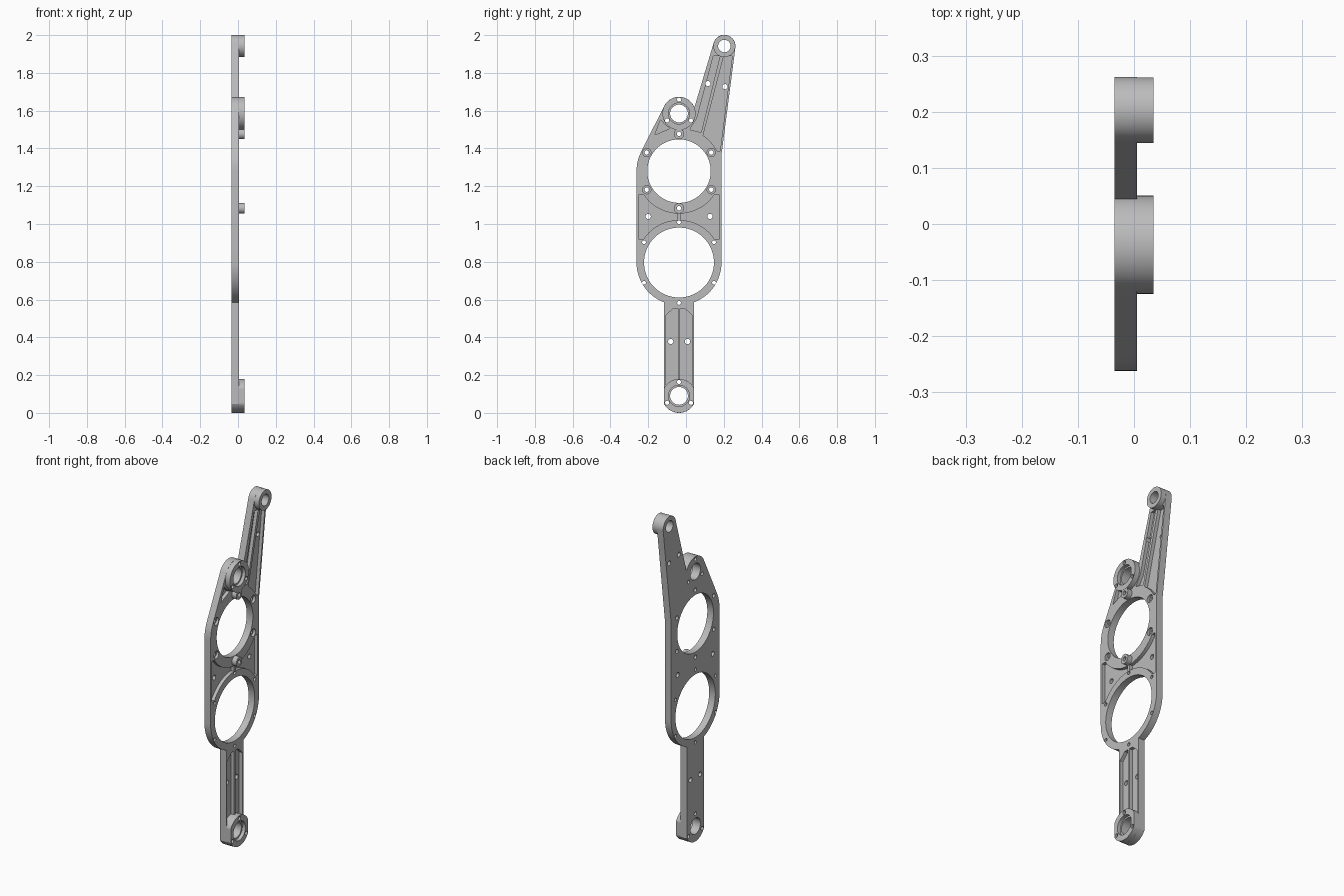
import bpy, bmesh
from math import cos, sin, radians

if "Cube" in bpy.data.objects:
    bpy.data.objects.remove(bpy.data.objects["Cube"], do_unlink=True)

BACK, FLOOR, FACE, BOSS = -0.035, -0.015, 0.005, 0.035
AXIS = -0.037                       # y of the vertical centreline
LOW, HIGH = (AXIS, 0.796), (AXIS, 1.28)
FOOT, NECK, TIP = (AXIS, 0.09), (AXIS, 1.585), (0.203, 1.942)


def arc(c, r, a, b, step=5):
    n = max(2, round(abs(b - a) / step))
    return [(c[0] + r * cos(radians(a + (b - a) * i / n)),
             c[1] + r * sin(radians(a + (b - a) * i / n))) for i in range(n + 1)]


def circle(c, r, n=32):
    return arc(c, r, 0, 360, 360 / n)[:-1]


def polar(c, r, a):
    return (c[0] + r * cos(radians(a)), c[1] + r * sin(radians(a)))


def mirrored(pts):
    return [(2 * AXIS - y, z) for y, z in pts]


def prisms(name, outlines, x0, x1):
    """One object made of outlines in the y-z plane, extruded along x."""
    bm = bmesh.new()
    for pts in outlines:
        face = bm.faces.new([bm.verts.new((x0, y, z)) for y, z in pts])
        out = bmesh.ops.extrude_face_region(bm, geom=[face])
        moved = [v for v in out["geom"] if isinstance(v, bmesh.types.BMVert)]
        bmesh.ops.translate(bm, verts=moved, vec=(x1 - x0, 0, 0))
    bmesh.ops.recalc_face_normals(bm, faces=bm.faces)
    mesh = bpy.data.meshes.new(name)
    bm.to_mesh(mesh)
    bm.free()
    obj = bpy.data.objects.new(name, mesh)
    bpy.context.collection.objects.link(obj)
    return obj


def combine(target, tool, operation):
    tool.hide_render = True
    mod = target.modifiers.new(tool.name, "BOOLEAN")
    mod.operation, mod.solver, mod.object = operation, "EXACT", tool
    bpy.context.view_layer.objects.active = target
    bpy.ops.object.modifier_apply(modifier=mod.name)
    bpy.data.objects.remove(tool, do_unlink=True)


# Plate outline: foot, bar, body, slanted arm, neck and back down
outline = (arc(FOOT, 0.09, 208.6, 331.4) + arc(LOW, 0.225, -69.4, 0)
           + [(0.188, 1.368)] + arc(TIP, 0.059, -8, 165)
           + arc(NECK, 0.088, 22, 153) + arc(HIGH, 0.225, 153, 180)
           + arc(LOW, 0.225, 180, 249.4))
plate = prisms("link_plate", [outline], BACK, FACE)

# Pockets between the ribs
web = ([(-0.25, 1.157), (-0.25, 0.918)] + arc(LOW, 0.225, 147, 92)
       + arc(HIGH, 0.225, 268, 213))
bar = [(-0.107, 0.14), (AXIS - 0.006, 0.14), (AXIS - 0.006, 0.553),
       (-0.068, 0.553), (-0.107, 0.515)]
arm_left = [(0.145, 1.89), (0.18, 1.89), (0.08, 1.485), (0.02, 1.5), (0.058, 1.56)]
arm_right = ([(0.2, 1.89), (0.245, 1.89), (0.18, 1.385)]
             + arc(HIGH, 0.228, 28, 56))
shoulder = [(-0.165, 1.472), (-0.135, 1.552), (-0.115, 1.53), (-0.085, 1.506)]
pockets = [web, mirrored(web), bar, mirrored(bar), arm_left, arm_right, shoulder]
combine(plate, prisms("pockets", pockets, FLOOR, 0.1), "DIFFERENCE")

# Raised bosses
foot = [(min(max(y, AXIS - 0.0785), AXIS + 0.0785), z)
        for y, z in circle(FOOT, 0.0895, 64)]
big_bosses = [foot, circle(NECK, 0.0875, 64), circle(TIP, 0.0585, 48)]
combine(plate, prisms("bosses", big_bosses, FLOOR - 0.005, BOSS), "UNION")
pins = [circle(polar(HIGH, 0.197, a), 0.0277) for a in (90, 270)]
combine(plate, prisms("pins", pins, FLOOR - 0.005, BOSS - 0.001), "UNION")

# Through holes: large bores, bearing bores and screw holes
holes = [circle(LOW, 0.185, 96), circle(HIGH, 0.168, 96),
         circle(FOOT, 0.047, 48), circle(NECK, 0.047, 48), circle(TIP, 0.033, 40)]
for a in range(30, 390, 60):
    holes.append(circle(polar(HIGH, 0.197, a), 0.012, 16))
    holes.append(circle(polar(LOW, 0.214, a), 0.01, 16))
for c in (FOOT, NECK):
    holes += [circle(polar(c, 0.073, a), 0.011, 16) for a in (90, 210, 330)]
for c in ((-0.2, 1.04), (0.127, 1.04), (-0.081, 0.378), (0.008, 0.378),
          (0.116, 1.743), (0.206, 1.727)):
    holes.append(circle(c, 0.014, 16))
combine(plate, prisms("holes", holes, -0.1, 0.1), "DIFFERENCE")

# Counterbores
seats = [circle(c, 0.056, 48) for c in (FOOT, NECK)]
combine(plate, prisms("bearing_seats", seats, BOSS - 0.02, 0.1), "DIFFERENCE")
screws = [circle(polar(HIGH, 0.197, a), 0.022, 24) for a in (30, 150, 210, 330)]
combine(plate, prisms("screw_seats", screws, FACE - 0.015, 0.1), "DIFFERENCE")

# Plain grey metal
grey = bpy.data.materials.new("plain_grey")
grey.use_nodes = True
colour = (0.5, 0.5, 0.5, 1)
grey.diffuse_color = colour
grey.node_tree.nodes["Principled BSDF"].inputs["Base Color"].default_value = colour
plate.data.materials.clear()
plate.data.materials.append(grey)
for face in plate.data.polygons:
    face.material_index = 0

bpy.ops.object.select_all(action="DESELECT")
plate.select_set(True)
bpy.context.view_layer.objects.active = plate
bpy.ops.object.shade_smooth_by_angle(angle=radians(30))
